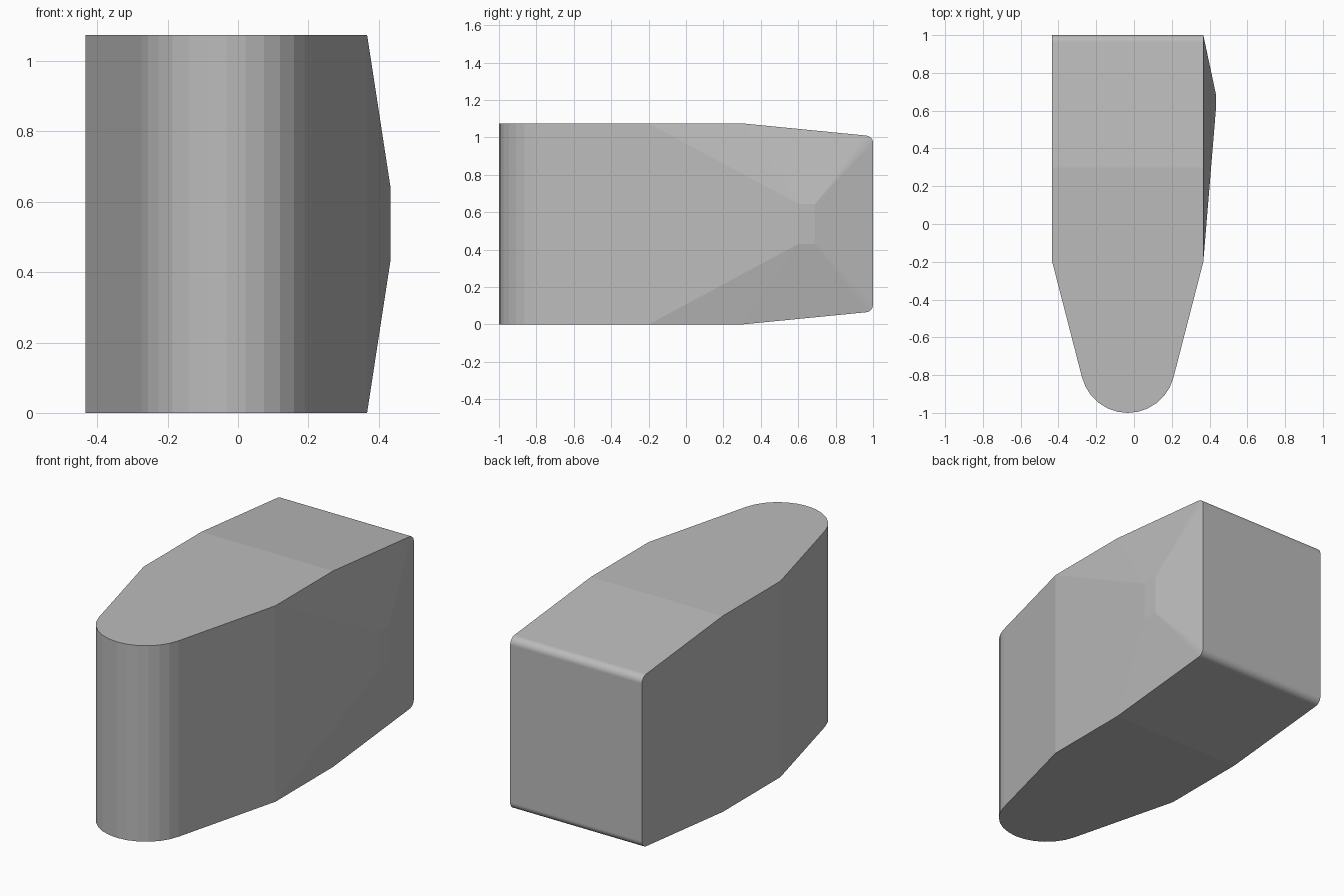
import bpy
import bmesh
from math import sin, cos, radians

cube = bpy.data.objects.get("Cube")
if cube:
    bpy.data.objects.remove(cube)

HEIGHT = 1.075
LEFT_X, RIGHT_X, BULGE_X = -0.433, 0.367, 0.433
MID_X = (LEFT_X + RIGHT_X) / 2
NOSE_Y, TAPER_Y = -0.2, 0.3     # where the nose and the rear taper begin

grey = bpy.data.materials.new("plain grey")
grey.use_nodes = True
colour = (0.5, 0.5, 0.5, 1)
grey.diffuse_color = colour
grey.node_tree.nodes["Principled BSDF"].inputs["Base Color"].default_value = colour


def arc(cx, cy, radius, start, end, steps):
    angles = [radians(start + (end - start) * i / steps) for i in range(steps + 1)]
    return [(cx + radius * cos(a), cy + radius * sin(a)) for a in angles]


# Side outline (y, z): straight front, tapered rear with rounded corners
radius, tilt = 0.04, 84.6
side = [(NOSE_Y, 0), (TAPER_Y, 0)]
side += arc(1 - radius, 0.105, radius, -tilt, 0, 8)
side += arc(1 - radius, HEIGHT - 0.105, radius, 0, tilt, 8)
side += [(TAPER_Y, HEIGHT), (NOSE_Y, HEIGHT)]

# Plan outline (x, y): tapering sides into a rounded nose
plan = [(LEFT_X, NOSE_Y)]
plan += arc(MID_X, -0.75, 0.25, 194.5, 345.5, 12)
plan += [(RIGHT_X, NOSE_Y)]

bm = bmesh.new()

# Rear block, open at the front where the nose joins
left = [bm.verts.new((LEFT_X, y, z)) for y, z in side]
right = [bm.verts.new((RIGHT_X, y, z)) for y, z in side]
bm.faces.new(left)
for i in range(len(side) - 1):
    bm.faces.new((left[i], left[i + 1], right[i + 1], right[i]))

# Nose walls with flat top and bottom
low = [bm.verts.new((x, y, 0)) for x, y in plan]
high = [bm.verts.new((x, y, HEIGHT)) for x, y in plan]
bm.faces.new(low)
bm.faces.new(high)
for i in range(len(plan) - 1):
    bm.faces.new((low[i], low[i + 1], high[i + 1], high[i]))

# Faceted bulge on one flank, rising to a small flat cap
cap = {(back, top): bm.verts.new((BULGE_X, 0.69 if back else 0.6, 0.645 if top else 0.43))
       for back in (False, True) for top in (False, True)}
bm.faces.new([cap[k] for k in ((False, False), (True, False), (True, True), (False, True))])


def cap_corner(vert):
    return cap[(vert.co.y > TAPER_Y + 0.01, vert.co.z > HEIGHT / 2)]


for i, a in enumerate(right):
    b = right[(i + 1) % len(right)]
    corners = [a, b, cap_corner(b), cap_corner(a)]
    bm.faces.new(list(dict.fromkeys(corners)))

bmesh.ops.remove_doubles(bm, verts=bm.verts, dist=0.0005)
bmesh.ops.recalc_face_normals(bm, faces=bm.faces)
mesh = bpy.data.meshes.new("wedge_body")
bm.to_mesh(mesh)
bm.free()
mesh.materials.append(grey)
body = bpy.data.objects.new("wedge_body", mesh)
bpy.context.collection.objects.link(body)
